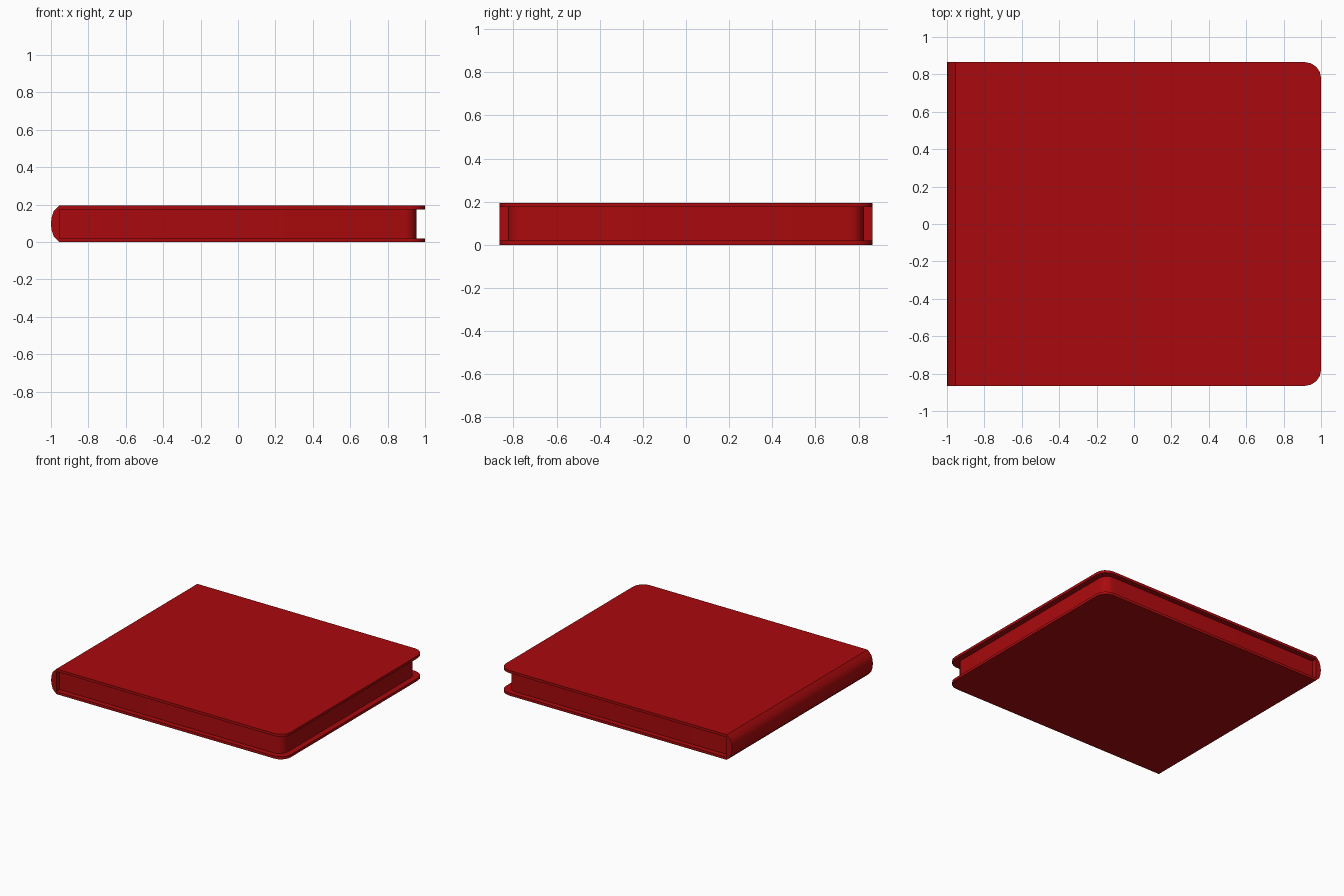
import bpy, bmesh
from math import sin, cos, pi, radians

if "Cube" in bpy.data.objects:
    bpy.data.objects.remove(bpy.data.objects["Cube"])

H, T = 0.195, 0.02           # book height, cover thickness
HINGE = -0.955               # where the spine meets the covers

red = bpy.data.materials.new("book_red")
red.diffuse_color = (0.4, 0.003, 0.004, 1)
red.use_nodes = True
red.node_tree.nodes["Principled BSDF"].inputs["Base Color"].default_value = red.diffuse_color


def arc(cx, cy, r, start, segs=4):
    """Quarter arc of points, counter-clockwise from start angle."""
    return [(cx + r * cos(start + pi / 2 * i / segs),
             cy + r * sin(start + pi / 2 * i / segs)) for i in range(segs + 1)]


def extrude(name, base, offset):
    """Solid made by sweeping a closed outline along offset."""
    bm = bmesh.new()
    face = bm.faces.new([bm.verts.new(p) for p in base])
    res = bmesh.ops.extrude_face_region(bm, geom=[face], use_keep_orig=True)
    moved = [v for v in res["geom"] if isinstance(v, bmesh.types.BMVert)]
    bmesh.ops.translate(bm, verts=moved, vec=offset)
    bmesh.ops.recalc_face_normals(bm, faces=bm.faces[:])
    mesh = bpy.data.meshes.new(name)
    bm.to_mesh(mesh)
    bm.free()
    ob = bpy.data.objects.new(name, mesh)
    bpy.context.collection.objects.link(ob)
    mesh.materials.append(red)
    bpy.context.view_layer.objects.active = ob
    ob.select_set(True)
    bpy.ops.object.shade_smooth_by_angle(angle=radians(35))
    ob.select_set(False)


def slab(name, x1, y1, radius, z0, z1):
    """Flat sheet from the hinge to x1 with two rounded fore-edge corners."""
    pts = [(HINGE, -y1)]
    pts += arc(x1 - radius, -y1 + radius, radius, -pi / 2)
    pts += arc(x1 - radius, y1 - radius, radius, 0)
    pts += [(HINGE, y1)]
    extrude(name, [(x, y, z0) for x, y in pts], (0, 0, z1 - z0))


# covers and the inset page block
slab("bottom_cover", 1.0, 0.865, 0.085, 0, T)
slab("top_cover", 1.0, 0.865, 0.085, H - T, H)
slab("page_block", 0.955, 0.825, 0.07, T, H - T)

# bowed spine, full depth, with a crease where it meets the covers
lower = [(HINGE, 0), (-0.985, 0.03), (-0.997, 0.065), (-1, H / 2)]
upper = [(x, H - z) for x, z in reversed(lower[:-1])]
extrude("spine", [(x, -0.865, z) for x, z in lower + upper], (0, 1.73, 0))
